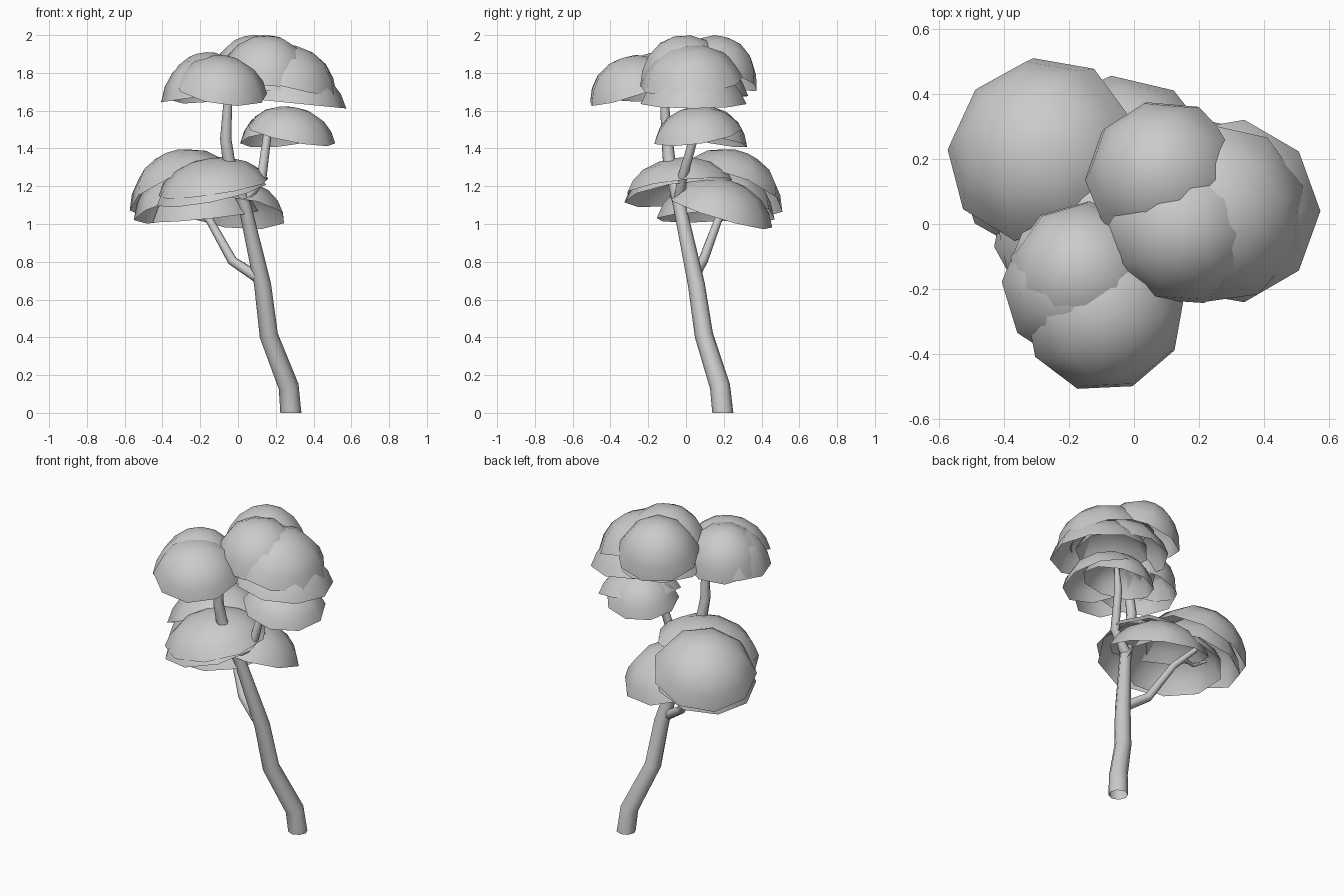
import bpy, bmesh, math
from mathutils import Vector, Matrix

if "Cube" in bpy.data.objects:
    bpy.data.objects.remove(bpy.data.objects["Cube"])


def finish(name, mesh):
    for p in mesh.polygons:
        p.use_smooth = True
    ob = bpy.data.objects.new(name, mesh)
    bpy.context.collection.objects.link(ob)
    return ob


def dome(name, centre, normal, radius, height, spin=0.0, sides=9):
    """Open leaf shell: a nine-sided cap whose rim is tilted to face the normal."""
    bm = bmesh.new()
    frame = Matrix.Translation(centre) @ Vector((0, 0, 1)).rotation_difference(
        Vector(normal)).to_matrix().to_4x4()
    tip = bm.verts.new(frame @ Vector((0, 0, height)))
    rings = []
    for k, h in ((0.35, 0.92), (0.66, 0.69), (0.87, 0.37), (1.0, 0.0)):
        ring = []
        for i in range(sides):
            a = spin + 2 * math.pi * i / sides
            ring.append(bm.verts.new(frame @ Vector(
                (radius * k * math.cos(a), radius * k * math.sin(a), height * h))))
        rings.append(ring)
    for i in range(sides):
        j = (i + 1) % sides
        bm.faces.new((tip, rings[0][i], rings[0][j]))
        for a, b in zip(rings, rings[1:]):
            bm.faces.new((a[i], b[i], b[j], a[j]))
    mesh = bpy.data.meshes.new(name)
    bm.to_mesh(mesh)
    bm.free()
    finish(name, mesh)


def limb(name, points):
    """Tapered eight-sided tube through (x, y, z, radius) points, ends open."""
    bm = bmesh.new()
    pts = [Vector(p[:3]) for p in points]
    rings = []
    for i, p in enumerate(pts):
        d = (pts[min(i + 1, len(pts) - 1)] - pts[max(i - 1, 0)]).normalized()
        rot = Vector((0, 0, 1)).rotation_difference(d).to_matrix()
        ring = []
        for s in range(8):
            a = 2 * math.pi * s / 8
            v = p + rot @ Vector((math.cos(a), math.sin(a), 0)) * points[i][3]
            if p.z == 0:
                v.z = 0
            ring.append(bm.verts.new(v))
        rings.append(ring)
    for a, b in zip(rings, rings[1:]):
        for s in range(8):
            t = (s + 1) % 8
            bm.faces.new((a[s], a[t], b[t], b[s]))
    mesh = bpy.data.meshes.new(name)
    bm.to_mesh(mesh)
    bm.free()
    finish(name, mesh)


# Trunk and branches
limb("trunk", [(.28, .195, 0, .056), (.268, .18, .14, .054), (.163, .095, .41, .049),
               (.13, .055, .68, .045), (.035, -.035, 1.1, .034), (-.05, -.09, 1.34, .033),
               (-.065, -.1, 1.45, .03), (-.05, -.12, 1.72, .02)])
limb("left_branch", [(.1, .04, .72, .03), (-.03, .09, .805, .026),
                     (-.15, .17, 1.02, .021), (-.28, .25, 1.16, .014)])
limb("right_branch", [(.035, -.035, 1.13, .03), (.125, -.02, 1.24, .026),
                      (.155, .045, 1.47, .022), (.18, .06, 1.6, .014)])
limb("twig", [(-.2, .2, 1.07, .012), (-.3, .17, 1.08, .011), (-.37, .2, 1.12, .008)])

# Lower canopy
dome("lower_leaves_front", (-.13, -.03, 1.19), (-.15, -.12, 1), .30, .16, .2)
dome("lower_leaves_front_under", (-.14, -.03, 1.16), (-.2, -.15, 1), .30, .16, .5)
dome("lower_leaves_left", (-.29, .23, 1.17), (-.35, .35, 1), .30, .22, .3)
dome("lower_leaves_left_under", (-.27, .19, 1.09), (-.25, .2, 1), .29, .23, .35)
dome("lower_leaves_middle", (-.18, .13, 1.04), (-.1, -.05, 1), .29, .2, .0)
dome("lower_leaves_back", (-.03, .18, 1.06), (.12, .3, 1), .29, .18, .3)

# Middle canopy
dome("middle_leaves_right", (.28, .06, 1.47), (.2, -.15, 1), .24, .15, .1)
dome("middle_leaves_left", (.22, .12, 1.45), (-.1, .2, 1), .21, .17, .3)

# Upper front canopy
dome("front_leaves_outer", (-.09, -.28, 1.71), (.15, -.33, 1), .25, .18, .2)
dome("front_leaves_left", (-.17, -.19, 1.68), (-.15, 0, 1), .24, .21, .3)
dome("front_leaves_inner", (-.16, -.15, 1.71), (-.15, .3, 1), .23, .2, .1)

# Crown
dome("crown_leaves_back", (.085, .155, 1.79), (-.2, .35, 1), .24, .21, .4)
dome("crown_leaves_front", (.15, -.01, 1.79), (.05, -.25, 1), .25, .21, .1)
dome("crown_leaves_inner", (.14, .06, 1.69), (-.05, .05, 1), .27, .2, .15)
dome("crown_leaves_right", (.26, .03, 1.75), (.25, -.1, 1), .28, .2, .3)
dome("crown_leaves_right_under", (.29, .04, 1.64), (.1, 0, 1), .285, .2, .0)
